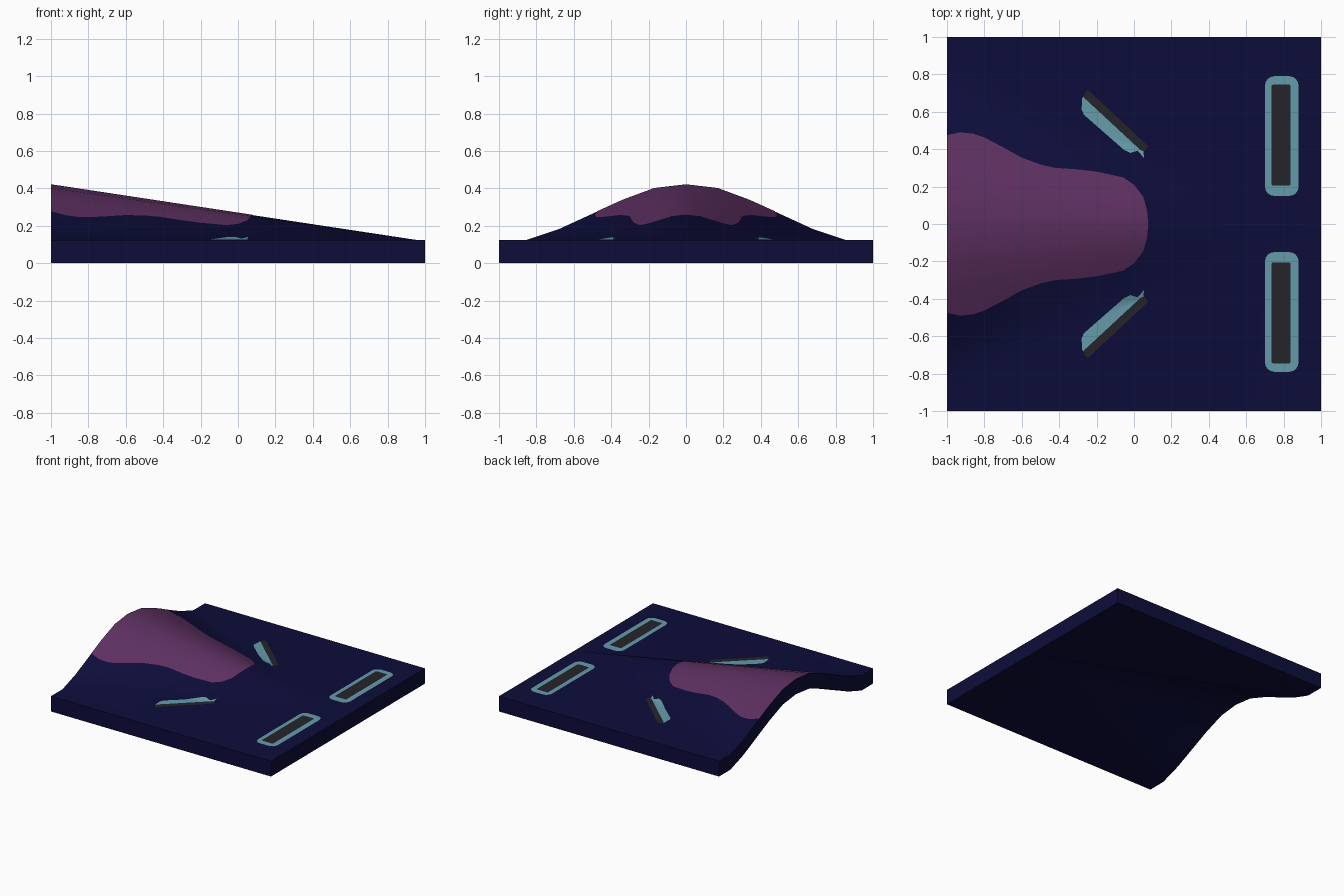
import bpy, bmesh, math
from mathutils import Vector

if "Cube" in bpy.data.objects:
    bpy.data.objects.remove(bpy.data.objects["Cube"])

THICK = 0.125            # vertical thickness of the shell
APEX = 0.95              # x where the ridge runs out
STEP = 0.17              # spacing of the profile points at x = -1
RISE = [0.295, 0.275, 0.212, 0.135, 0.057, 0.0]   # ridge profile, centre to edge


def material(name, rgb):
    m = bpy.data.materials.new(name)
    m.diffuse_color = (*rgb, 1)
    m.use_nodes = True
    m.node_tree.nodes["Principled BSDF"].inputs["Base Color"].default_value = m.diffuse_color
    return m


NAVY = material("navy", (0.004, 0.004, 0.044))
PURPLE = material("purple", (0.112, 0.030, 0.122))
TEAL = material("teal", (0.130, 0.330, 0.400))
BLACK = material("charcoal", (0.017, 0.017, 0.023))


def height(x, y):
    """Top surface: a cone-shaped ridge tapering to the front edge."""
    t = (APEX - x) / (APEX + 1)
    if t < 1e-4:
        return THICK
    u = abs(y) / t / STEP
    i = int(u)
    if i >= 5:
        return THICK
    return THICK + t * (RISE[i] + (RISE[i + 1] - RISE[i]) * (u - i))


def sheet(name, outline, mat, lift=0.0, thick=0.0):
    """Flat outline, creased along the ridge lines and draped on the surface."""
    bm = bmesh.new()
    bm.faces.new([bm.verts.new((x, y, 0)) for x, y in outline])
    for k in range(-5, 6):
        normal = Vector((k * STEP, APEX + 1, 0)).normalized()
        bmesh.ops.bisect_plane(bm, geom=bm.verts[:] + bm.edges[:] + bm.faces[:],
                               dist=1e-4, plane_co=(APEX, 0, 0), plane_no=normal)
    bmesh.ops.triangulate(bm, faces=[f for f in bm.faces if len(f.verts) > 4])
    for v in bm.verts:
        v.co.z = height(v.co.x, v.co.y) + lift
    bmesh.ops.recalc_face_normals(bm, faces=bm.faces[:])
    if sum(f.normal.z for f in bm.faces) < 0:
        bmesh.ops.reverse_faces(bm, faces=bm.faces[:])
    if thick:
        ret = bmesh.ops.extrude_face_region(bm, geom=bm.faces[:], use_keep_orig=True)
        for v in ret["geom"]:
            if isinstance(v, bmesh.types.BMVert):
                v.co.z -= thick
        bmesh.ops.recalc_face_normals(bm, faces=bm.faces[:])
    me = bpy.data.meshes.new(name)
    bm.to_mesh(me)
    bm.free()
    me.materials.append(mat)
    ob = bpy.data.objects.new(name, me)
    bpy.context.collection.objects.link(ob)
    bpy.ops.object.select_all(action='DESELECT')
    ob.select_set(True)
    bpy.context.view_layer.objects.active = ob
    bpy.ops.object.shade_smooth_by_angle(angle=math.radians(35))
    return ob


def rounded(x0, x1, y0, y1, r, n=4):
    pts = []
    for i, (cx, cy) in enumerate([(x1 - r, y1 - r), (x0 + r, y1 - r),
                                  (x0 + r, y0 + r), (x1 - r, y0 + r)]):
        for j in range(n + 1):
            a = (i + j / n) * math.pi / 2
            pts.append((cx + r * math.cos(a), cy + r * math.sin(a)))
    return pts


# Panel shell with hollow ridge
sheet("panel", [(-1, -1), (1, -1), (1, 1), (-1, 1)], NAVY, thick=THICK)

# Purple marking on the ridge
half = [(0.07, 0.07), (0.05, 0.145), (0.0, 0.21), (-0.06, 0.25), (-0.2, 0.28),
        (-0.3, 0.292), (-0.42, 0.30), (-0.5, 0.318), (-0.6, 0.355), (-0.7, 0.41),
        (-0.8, 0.463), (-0.86, 0.483), (-0.93, 0.49), (-1, 0.475)]
sheet("ridge_marking", [(0.076, 0)] + half + [(x, -y) for x, y in reversed(half)],
      PURPLE, 0.002)

# Slanted and straight slots, mirrored left and right
slant_teal = [(-0.255, 0.69), (0.05, 0.41), (0.053, 0.353), (0.02, 0.392),
              (-0.02, 0.38), (-0.053, 0.396), (-0.267, 0.583), (-0.28, 0.61),
              (-0.278, 0.674)]
slant_black = [(-0.245, 0.715), (0.075, 0.417), (0.055, 0.387), (0.035, 0.395),
               (-0.267, 0.675), (-0.265, 0.7)]
for side, s in (("left", 1), ("right", -1)):
    for name, pts, mat, lift in (
            ("slant_rim", slant_teal, TEAL, 0.002),
            ("slant_slot", slant_black, BLACK, 0.004),
            ("front_rim", rounded(0.70, 0.88, 0.15, 0.79, 0.05), TEAL, 0.002),
            ("front_slot", rounded(0.735, 0.838, 0.205, 0.745, 0.01), BLACK, 0.004)):
        sheet(f"{name}_{side}", [(x, s * y) for x, y in pts], mat, lift)
